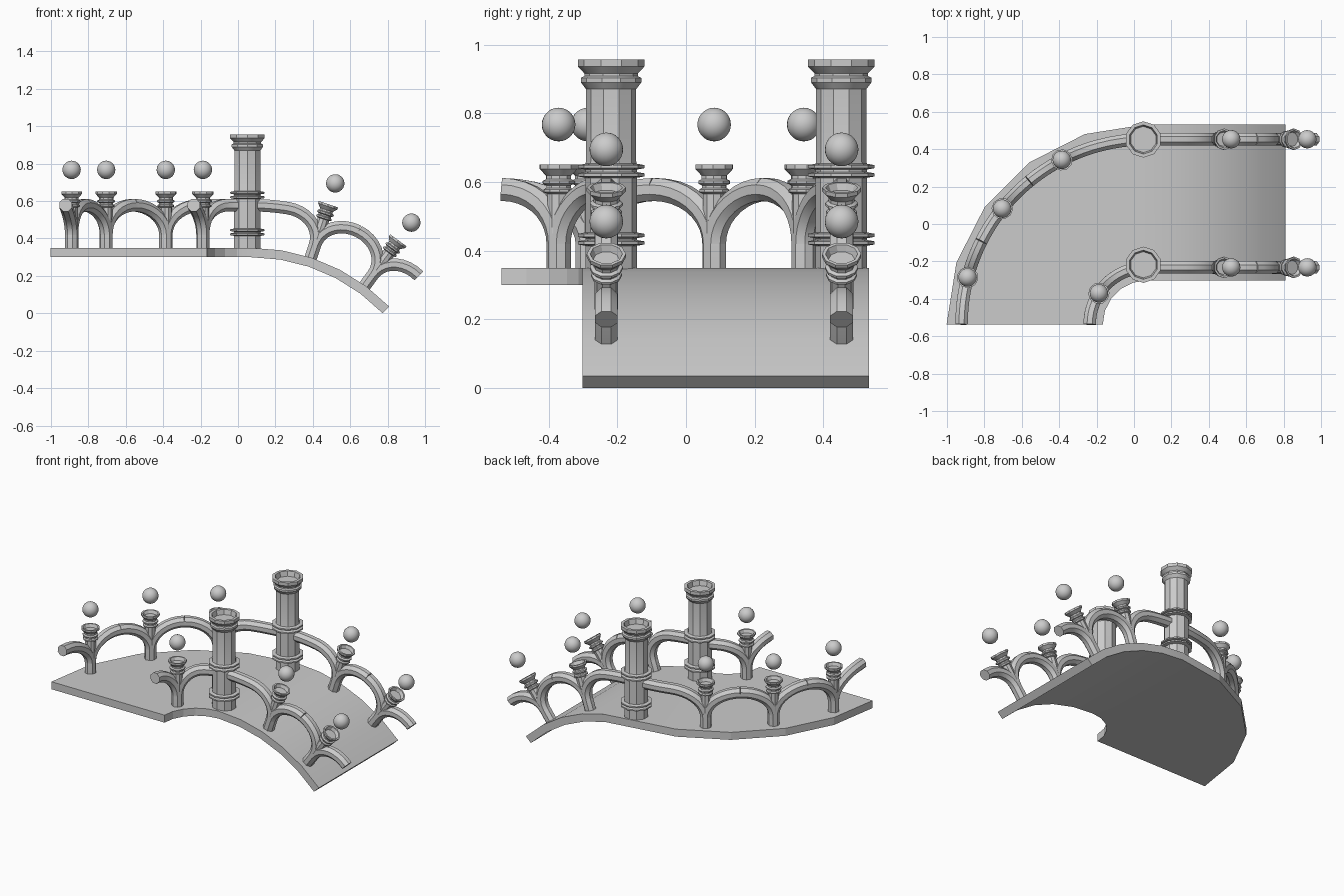
import bpy, bmesh, math
from mathutils import Vector, Matrix

if "Cube" in bpy.data.objects:
    bpy.data.objects.remove(bpy.data.objects["Cube"])

CX, CY = 0.068, -0.537      # centre of the flat quarter turn
Z0, R = 0.35, 1.03          # deck height and ramp bend radius
OUT, INN = 0.99, 0.305      # rail radii


def pos(d, r, h):
    """Path space to world: d < 0 is the flat turn, d > 0 the falling ramp (degrees)."""
    if d < 0:
        a = math.radians(90 + d)
        return Vector((CX - r * math.cos(a), CY + r * math.sin(a), Z0 + h))
    b = math.radians(d)
    return Vector((CX + (R + h) * math.sin(b), CY + r, Z0 - R + (R + h) * math.cos(b)))


def frame(d, r):
    o = pos(d, r, 0)
    side = pos(d, r + 1, 0) - o
    up = pos(d, r, 1) - o
    fwd = side.cross(up)
    m = Matrix((fwd, side, up)).transposed().to_4x4()
    m.translation = o
    return m


def finish(bm, name, angle=30):
    bmesh.ops.recalc_face_normals(bm, faces=bm.faces)
    me = bpy.data.meshes.new(name)
    bm.to_mesh(me)
    bm.free()
    ob = bpy.data.objects.new(name, me)
    bpy.context.collection.objects.link(ob)
    bpy.ops.object.select_all(action='DESELECT')
    ob.select_set(True)
    bpy.context.view_layer.objects.active = ob
    bpy.ops.object.shade_smooth_by_angle(angle=math.radians(angle))
    return ob


def skin(bm, rings):
    """Join rings of points into a closed skin with end caps."""
    vs = [[bm.verts.new(p) for p in ring] for ring in rings]
    n = len(vs[0])
    for a, b in zip(vs, vs[1:]):
        for i in range(n):
            j = (i + 1) % n
            bm.faces.new((a[i], a[j], b[j], b[i]))
    bm.faces.new(vs[0])
    bm.faces.new(vs[-1])


def lathe(name, profile, sides, mat):
    bm = bmesh.new()
    skin(bm, [[mat @ Vector((q * math.cos(math.tau * (i + .5) / sides),
                             q * math.sin(math.tau * (i + .5) / sides), z))
               for i in range(sides)] for q, z in profile])
    return finish(bm, name)


def arch(name, r, d, reach, end, rad=0.036, sides=8):
    """Half arch: rises from a post at d, curves over by reach, then runs level to end."""
    path = [(d, -0.01), (d, 0.07)]
    for i in range(1, 10):
        t = math.pi / 2 * i / 9
        path.append((d + reach * (1 - math.cos(t)), 0.07 + 0.158 * math.sin(t)))
    d1 = d + reach
    if abs(end - d1) > 0.1:
        path += [(d1 + (end - d1) * i / 4, 0.228) for i in range(1, 5)]
    pts = [pos(a, r, h) for a, h in path]
    rings = []
    for i, p in enumerate(pts):
        tan = (pts[min(i + 1, len(pts) - 1)] - pts[max(i - 1, 0)]).normalized()
        side = pos(path[i][0], r + 1, 0) - pos(path[i][0], r, 0)
        side = (side - tan * side.dot(tan)).normalized()
        up = side.cross(tan)
        rings.append([p + rad * (side * math.cos(math.tau * (k + .5) / sides)
                                 + up * math.sin(math.tau * (k + .5) / sides))
                      for k in range(sides)])
    bm = bmesh.new()
    skin(bm, rings)
    finish(bm, name)


# Deck: curved slab
bm = bmesh.new()
stations = [-90 + 18 * i for i in range(5)] + [46 * i / 5 for i in range(6)]
skin(bm, [[pos(d, r, h) for r, h in ((0.235, 0), (1.07, 0), (1.07, -.05), (0.235, -.05))]
          for d in stations])
finish(bm, "deck", 15)

# Posts: (rail radius, position, left reach, left end, right reach, right end)
posts = [(OUT, -75.3, -14.7, -90, 12, -63.3),
         (OUT, -51.3, -12, -63.3, 12, -39.3),
         (OUT, -27.3, -12, -39.3, 12, 0),
         (INN, -57, -33, -90, 33, 0)]
for r in (OUT, INN):
    posts += [(r, 18.2, -9.1, 0, 9.1, 27.3), (r, 36.4, -9.1, 27.3, 9.1, 45.6)]

CAP = [(.034, .10), (.034, .215), (.045, .22), (.045, .228), (.037, .233), (.037, .24),
       (.048, .245), (.048, .253), (.038, .258), (.038, .268), (.057, .288), (.057, .30),
       (.047, .30), (.038, .28)]

for r, d, lr, le, rr, re in posts:
    arch("rail_arch", r, d, lr, le)
    arch("rail_arch", r, d, rr, re)
    m = frame(d, r)
    lathe("post_capital", CAP, 10, m)
    # Floating globe above each post
    bm = bmesh.new()
    bmesh.ops.create_uvsphere(bm, u_segments=24, v_segments=14, radius=0.049,
                              matrix=m @ Matrix.Translation((0, 0, .417)))
    finish(bm, "globe", 40)

# Tall columns with ring bands and a dished top
COL = [(.075, -.01), (.075, .06)]
for z in (.064, .086, .262, .286):
    COL += [(.075, z), (.097, z + .004), (.097, z + .013), (.075, z + .017)]
COL += [(.073, .31), (.073, .52), (.088, .54), (.088, .553), (.078, .558), (.078, .566),
        (.097, .586), (.097, .607), (.078, .607), (.07, .575)]
for y in (0.452, -0.218):
    lathe("tall_column", COL, 10, Matrix.Translation((0.05, y, Z0)))
